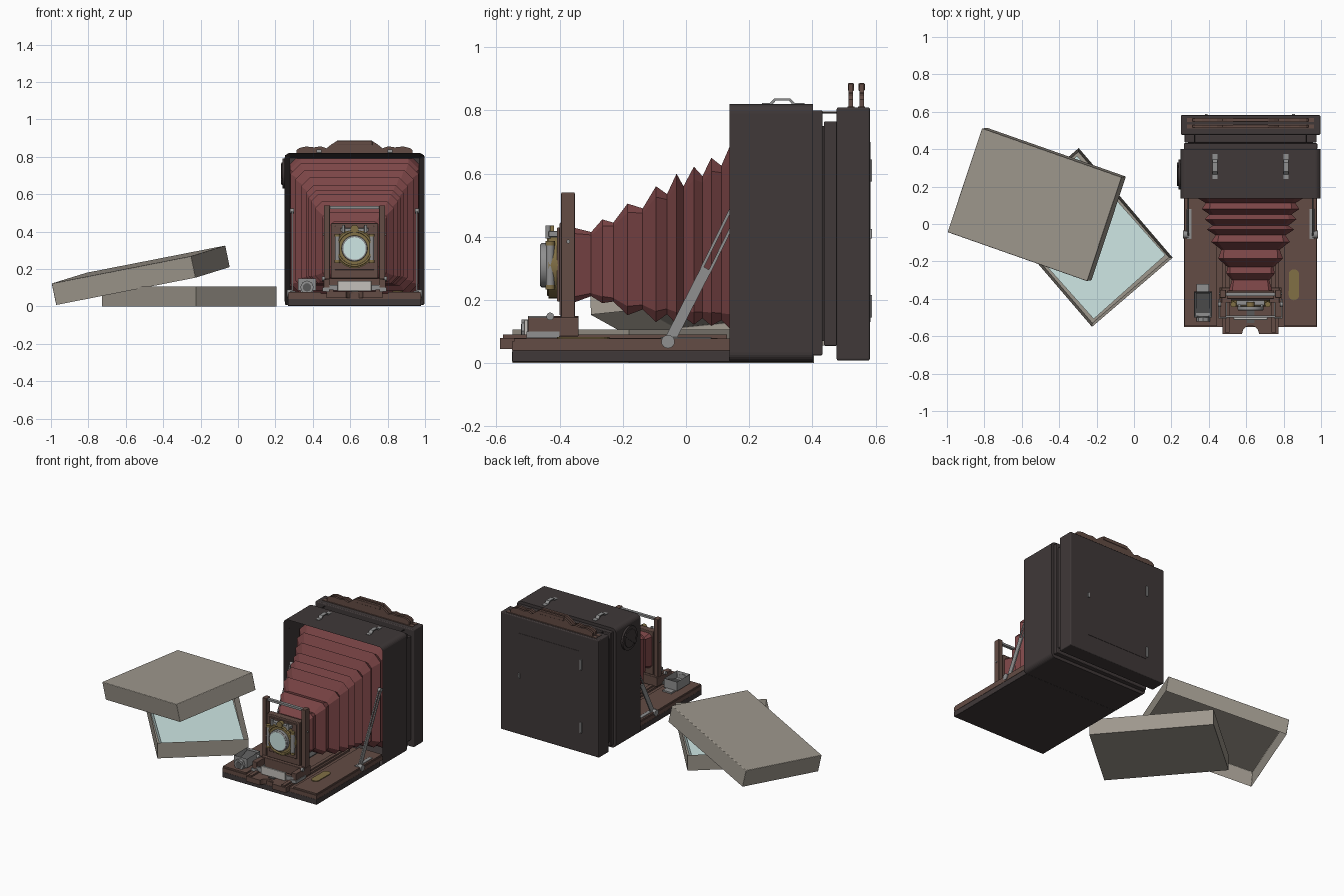
import bpy, bmesh
from math import sin, cos, pi
from mathutils import Matrix, Vector

if "Cube" in bpy.data.objects:
    bpy.data.objects.remove(bpy.data.objects["Cube"])

CX = 0.623  # camera centre line


def mat(name, r, g, b):
    m = bpy.data.materials.new(name)
    m.diffuse_color = (r, g, b, 1)
    m.use_nodes = True
    m.node_tree.nodes["Principled BSDF"].inputs["Base Color"].default_value = m.diffuse_color
    return m


BLACK = mat("black_leather", 0.05, 0.04, 0.04)
WOOD = mat("wood", 0.125, 0.072, 0.058)
RED = mat("red_bellows", 0.20, 0.06, 0.062)
METAL = mat("metal", 0.28, 0.28, 0.28)
DARK = mat("dark_metal", 0.1, 0.1, 0.1)
BRASS = mat("brass", 0.22, 0.16, 0.06)
GLASS = mat("pale_glass", 0.62, 0.8, 0.78)
CARD = mat("card", 0.34, 0.31, 0.265)
IVORY = mat("ivory", 0.55, 0.53, 0.5)


def finish(name, bm, m, bevel=0):
    bmesh.ops.recalc_face_normals(bm, faces=bm.faces)
    me = bpy.data.meshes.new(name)
    bm.to_mesh(me)
    bm.free()
    me.materials.append(m)
    ob = bpy.data.objects.new(name, me)
    bpy.context.collection.objects.link(ob)
    if bevel:
        b = ob.modifiers.new("bevel", 'BEVEL')
        b.width, b.segments = bevel, 3
    return ob


def hollow(bm, d, wall, depth):
    d = Vector(d)
    bm.normal_update()
    f = max(bm.faces, key=lambda f: f.normal.dot(d))
    bmesh.ops.inset_region(bm, faces=[f], thickness=wall)
    bmesh.ops.translate(bm, verts=f.verts[:], vec=-d * depth)


def box(name, lo, hi, m, bevel=0, open_dir=None, wall=0.02, depth=0):
    """Box between two corners, optionally hollowed from one side."""
    bm = bmesh.new()
    bmesh.ops.create_cube(bm, size=1)
    lo, hi = Vector(lo), Vector(hi)
    for v in bm.verts:
        v.co = Vector([(lo[i] + hi[i]) / 2 + v.co[i] * (hi[i] - lo[i]) for i in range(3)])
    if open_dir:
        hollow(bm, open_dir, wall, depth)
    return finish(name, bm, m, bevel)


def cyl(name, c, r, depth, axis, m, r2=None, n=32):
    bm = bmesh.new()
    bmesh.ops.create_cone(bm, cap_ends=True, segments=n, radius1=r,
                          radius2=r if r2 is None else r2, depth=depth)
    rot = {'x': Matrix.Rotation(pi / 2, 4, 'Y'), 'y': Matrix.Rotation(pi / 2, 4, 'X'),
           'z': Matrix()}[axis]
    bm.transform(Matrix.Translation(c) @ rot)
    for f in bm.faces:
        f.smooth = len(f.verts) == 4 and n > 12
    return finish(name, bm, m)


def prism(name, pts, axis, a, b, m, open_dir=None, wall=0, depth=0):
    """Extrude a 2D outline along an axis from a to b."""
    put = {'x': lambda p, t: (t, p[0], p[1]), 'y': lambda p, t: (p[0], t, p[1]),
           'z': lambda p, t: (p[0], p[1], t)}[axis]
    bm = bmesh.new()
    A = [bm.verts.new(put(p, a)) for p in pts]
    B = [bm.verts.new(put(p, b)) for p in pts]
    bm.faces.new(A)
    bm.faces.new(B[::-1])
    for i in range(len(pts)):
        j = (i + 1) % len(pts)
        bm.faces.new((A[i], B[i], B[j], A[j]))
    bmesh.ops.recalc_face_normals(bm, faces=bm.faces)
    if open_dir:
        hollow(bm, open_dir, wall, depth)
    return finish(name, bm, m)


def torus(name, c, R, r, m):
    bpy.ops.mesh.primitive_torus_add(location=c, rotation=(pi / 2, 0, 0), major_radius=R,
                                     minor_radius=r, major_segments=40, minor_segments=10)
    ob = bpy.context.object
    ob.name = name
    ob.data.materials.append(m)
    bpy.ops.object.shade_smooth()


def strip(p, q, w):
    p, q = Vector(p), Vector(q)
    d = (q - p).normalized()
    n = Vector((-d.y, d.x)) * w / 2
    return [p - n, q - n, q + n, p + n]


def rrect(dx, z0, z1, r):
    """Rounded rectangle outline around the camera's centre line."""
    corners = [(CX + dx - r, z1 - r), (CX - dx + r, z1 - r), (CX - dx + r, z0 + r), (CX + dx - r, z0 + r)]
    return [(x + r * cos((k + i / 6) * pi / 2), z + r * sin((k + i / 6) * pi / 2))
            for k, (x, z) in enumerate(corners) for i in range(7)]


def cbox(name, dx, y0, y1, z0, z1, m, bevel=0):
    """Box centred on the camera's centre line with half width dx."""
    return box(name, (CX - dx, y0, z0), (CX + dx, y1, z1), m, bevel)


# Camera body, hollow at the front, then the stepped back
prism("camera_body", rrect(0.374, 0.004, 0.82, 0.03), 'y', 0.137, 0.402, BLACK, (0, -1, 0), 0.026, 0.235)
cbox("body_rear_frame", 0.357, 0.40, 0.432, 0.025, 0.80, BLACK, 0.004)
cbox("spacer", 0.335, 0.425, 0.44, 0.07, 0.75, BLACK)
cbox("back_frame", 0.352, 0.436, 0.478, 0.055, 0.765, BLACK, 0.004)
cbox("film_back", 0.373, 0.477, 0.582, 0.008, 0.81, BLACK, 0.006)
cbox("back_door", 0.23, 0.58, 0.584, 0.13, 0.70, BLACK)
for z in (0.61, 0.18):
    box("door_hinge", (0.38, 0.58, z - 0.035), (0.392, 0.589, z + 0.035), METAL)
box("door_latch", (0.845, 0.58, 0.395), (0.86, 0.589, 0.425), METAL)

# Slide handles on top of the back
half = [(0.31, 0.80), (0.31, 0.835), (0.297, 0.846), (0.26, 0.855), (0.215, 0.85), (0.18, 0.856),
        (0.15, 0.845), (0.125, 0.865), (0.095, 0.884)]
outline = [(CX - x, z) for x, z in half] + [(CX + x, z) for x, z in half[::-1]]
for y in (0.522, 0.556):
    cbox("slide_slot", 0.34, y - 0.011, y + 0.011, 0.80, 0.813, WOOD)
    prism("slide_handle", outline, 'y', y - 0.007, y + 0.007, WOOD)
    cbox("handle_grip", 0.095, y - 0.01, y + 0.01, 0.862, 0.886, WOOD, 0.003)

# Strap lugs, winding disc
arch = [(0.24, 0.815), (0.24, 0.823), (0.265, 0.823), (0.28, 0.838), (0.33, 0.838), (0.345, 0.823),
        (0.375, 0.823), (0.375, 0.815), (0.34, 0.815), (0.325, 0.832), (0.285, 0.832), (0.27, 0.815)]
for s in (-1, 1):
    x = CX + s * 0.19
    prism("strap_lug", arch, 'x', x - 0.013, x + 0.013, METAL)
    cyl("back_pin", (CX + s * 0.3, 0.45, 0.794), 0.003, 0.06, 'y', BLACK)
cyl("side_disc", (0.246, 0.265, 0.71), 0.08, 0.018, 'x', BLACK)
cyl("side_disc_inner", (0.242, 0.265, 0.71), 0.06, 0.02, 'x', BLACK)
prism("side_disc_handle", strip((0.21, 0.665), (0.32, 0.755), 0.025), 'x', 0.229, 0.242, BLACK)

# Drop bed with sliding centre plate and rails
cbox("bed_cover", 0.356, -0.55, 0.14, 0.003, 0.04, BLACK, 0.003)
cbox("bed_board", 0.356, -0.55, 0.16, 0.04, 0.068, WOOD)
for s in (-1, 1):
    a, b = sorted((CX + s * 0.18, CX + s * 0.353))
    box("bed_side_board", (a, -0.545, 0.066), (b, 0.16, 0.078), WOOD)
    x = CX + s * 0.125
    box("bed_rail", (x - 0.012, -0.58, 0.075), (x + 0.012, 0.13, 0.09), WOOD)
    x = CX + s * 0.328
    box("strut_base", (x - 0.013, -0.08, 0.075), (x + 0.013, 0.08, 0.083), METAL, 0.002)
notch = [(CX - 0.045 * cos(pi * i / 12), -0.588 + 0.045 * sin(pi * i / 12)) for i in range(13)]
prism("sliding_plate", [(CX - 0.15, 0.1), (CX - 0.15, -0.588)] + notch +
      [(CX + 0.15, -0.588), (CX + 0.15, 0.1)], 'z', 0.045, 0.08, WOOD)
cbox("focus_rack", 0.02, -0.53, 0.1, 0.08, 0.085, DARK)
tag = [(0.855 + 0.028 * cos(t * pi / 8), (-0.27 if t < 8 else -0.38) + 0.028 * sin(t * pi / 8))
       for t in range(16)]
prism("distance_scale", tag, 'z', 0.076, 0.083, BRASS)

# Bellows: (y, top, bottom), alternating valleys and ridges
folds = [(-0.36, 0.43, 0.19), (-0.30, 0.415, 0.212), (-0.265, 0.455, 0.19), (-0.23, 0.445, 0.195),
         (-0.185, 0.505, 0.152), (-0.137, 0.49, 0.17), (-0.095, 0.56, 0.13), (-0.06, 0.535, 0.155),
         (-0.03, 0.60, 0.123), (-0.008, 0.56, 0.147), (0.025, 0.622, 0.122), (0.052, 0.592, 0.142),
         (0.08, 0.65, 0.118), (0.112, 0.625, 0.136), (0.14, 0.69, 0.108), (0.17, 0.665, 0.12),
         (0.20, 0.73, 0.085), (0.23, 0.705, 0.10), (0.265, 0.765, 0.065), (0.30, 0.74, 0.08),
         (0.33, 0.792, 0.05), (0.371, 0.792, 0.05)]
bm = bmesh.new()
rings = []
for i, (y, t, b) in enumerate(folds):
    w = min((t - b) * 0.49, 0.345)
    c = (t - b) * (0.08 if i % 2 == 0 else 0.045)
    pts = [(-w, b + c), (-w + c, b), (w - c, b), (w, b + c),
           (w, t - c), (w - c, t), (-w + c, t), (-w, t - c)]
    rings.append([bm.verts.new((CX + x, y, z)) for x, z in pts])
for p, q in zip(rings, rings[1:]):
    for i in range(8):
        j = (i + 1) % 8
        bm.faces.new((p[i], p[j], q[j], q[i]))
bm.faces.new(rings[0])
bm.faces.new(rings[-1][::-1])
finish("bellows", bm, RED)

# Slotted side struts
for s in (-1, 1):
    x = CX + s * 0.334
    a, b = x - 0.004, x + 0.004
    prism("strut_lower", strip((-0.055, 0.065), (0.065, 0.30), 0.034), 'x', a, b, METAL)
    for o in (-0.012, 0.012):
        prism("strut_slot_side", strip((0.06 + o, 0.29 - o / 2), (0.165 + o, 0.505 - o / 2), 0.009),
              'x', a, b, METAL)
    cyl("strut_foot", (x + s * 0.012, -0.057, 0.068), 0.021, 0.03, 'x', METAL)
    cyl("strut_pivot", (x, 0.168, 0.51), 0.013, 0.02, 'x', METAL)

# Front standard and lens board
cbox("standard_base", 0.155, -0.42, -0.34, 0.085, 0.15, WOOD, 0.003)
cbox("lens_board", 0.125, -0.40, -0.355, 0.15, 0.445, WOOD, 0.004)
cbox("lens_panel", 0.105, -0.408, -0.39, 0.195, 0.43, WOOD, 0.003)
cbox("top_crossbar", 0.16, -0.385, -0.365, 0.522, 0.536, METAL)
for s in (-1, 1):
    x = CX + s * 0.148
    box("standard_post", (x - 0.016, -0.395, 0.085), (x + 0.016, -0.352, 0.54), WOOD, 0.003)
    box("post_foot", (x - 0.018, -0.50, 0.085), (x + 0.018, -0.34, 0.145), WOOD, 0.003)
    box("post_rail", (x - 0.022, -0.505, 0.08), (x + 0.022, -0.40, 0.10), METAL)
    cyl("clamp_knob", (x + s * 0.018, -0.43, 0.148), 0.012, 0.016, 'x', METAL)
    cyl("rise_knob", (x + s * 0.016, -0.373, 0.385), 0.006, 0.01, 'x', METAL)
    x = CX + s * 0.092
    cyl("shutter_piston", (x, -0.43, 0.31), 0.013, 0.13, 'z', METAL)
    for z in (0.24, 0.38):
        cyl("piston_cap", (x, -0.43, z), 0.015, 0.014, 'z', BRASS)
cbox("front_plate", 0.09, -0.512, -0.50, 0.082, 0.137, IVORY, 0.002)
cbox("front_plate_bracket", 0.145, -0.50, -0.488, 0.085, 0.115, METAL)

# Shutter and lens
L = 0.31
cyl("lens_flange", (CX, -0.415, L), 0.105, 0.04, 'y', BRASS, n=40)
cyl("shutter_body", (CX, -0.442, L), 0.07, 0.03, 'y', METAL, n=40)
torus("lens_rim", (CX, -0.456, L), 0.063, 0.006, METAL)
torus("flange_rim", (CX, -0.435, L), 0.092, 0.006, BRASS)
cyl("lens_glass", (CX, -0.458, L), 0.06, 0.006, 'y', GLASS, n=40)
cbox("shutter_top_bar", 0.075, -0.435, -0.40, 0.40, 0.418, METAL, 0.002)
cyl("speed_dial", (CX, -0.43, 0.415), 0.021, 0.025, 'y', BRASS)
for dx in (-0.06, 0.06):
    cyl("shutter_lever", (CX + dx, -0.437, 0.415), 0.008, 0.04, 'z', METAL)

# Viewfinder on the bed
box("finder_bracket", (0.335, -0.50, 0.076), (0.40, -0.32, 0.088), METAL)
box("finder_body", (0.32, -0.50, 0.085), (0.418, -0.36, 0.15), METAL, 0.002, (0, 0, 1), 0.01, 0.045)
prism("finder_mirror", [(-0.49, 0.10), (-0.37, 0.10), (-0.37, 0.14)], 'x', 0.331, 0.407, DARK)
cyl("finder_lens_ring", (0.369, -0.506, 0.102), 0.036, 0.028, 'y', METAL, n=8)
cyl("finder_lens", (0.369, -0.519, 0.102), 0.022, 0.006, 'y', DARK)

# Plate box tray holding a stack of glass plates
ex, ey = Vector((0.42, 0.36, 0)).normalized(), Vector((-0.36, 0.42, 0)).normalized()
place = Matrix((ex, ey, (0, 0, 1))).transposed().to_4x4()
place.translation = (-0.26, -0.072, 0)
tray = box("plate_tray", (-0.284, -0.386, 0), (0.284, 0.386, 0.106), CARD, 0, (0, 0, 1), 0.02, 0.092)
tray.matrix_world = place
plate = box("glass_plates", (-0.257, -0.355, 0.013), (0.257, 0.355, 0.065), GLASS)
plate.matrix_world = place @ Matrix.Rotation(0.02, 4, 'Z')

# Tilted lid leaning on the tray
u = Vector((0.74, -0.26, 0.145)).normalized()
n = u.cross(Vector((0.2, 0.55, 0.06))).normalized()
tilt = Matrix((u, n.cross(u), n)).transposed().to_4x4()
tilt.translation = (-0.532, 0.103, 0.224)
lid = box("box_lid", (-0.402, -0.294, -0.12), (0.402, 0.294, 0), CARD, 0.004, (0, 0, -1), 0.018, 0.105)
lid.matrix_world = tilt
